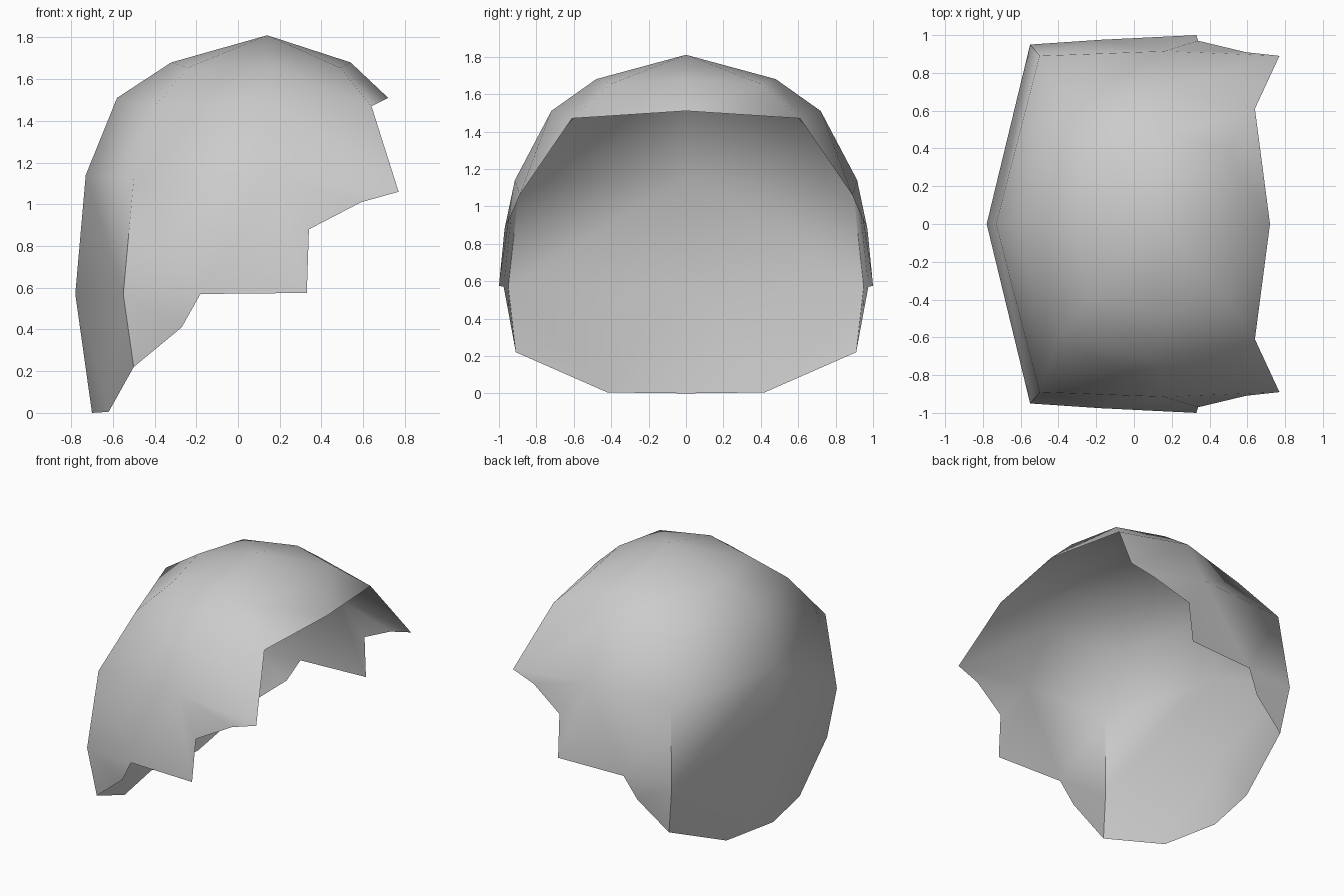
import bpy, bmesh

if "Cube" in bpy.data.objects:
    bpy.data.objects.remove(bpy.data.objects["Cube"])

bm = bmesh.new()


def points(*cos):
    return [bm.verts.new(c) for c in cos]


def bridge(upper, lower):
    for i in range(len(upper) - 1):
        bm.faces.new((upper[i], upper[i + 1], lower[i + 1], lower[i]))


# Half contours (y >= 0), each running from back centre round to the front
crown = bm.verts.new((0.14, 0, 1.81))
top = points((-0.32, 0, 1.68), (-0.24, 0.40, 1.655), (0.14, 0.48, 1.68),
             (0.49, 0.40, 1.655), (0.54, 0, 1.68))
upper = points((-0.58, 0, 1.51), (-0.40, 0.60, 1.47), (0.14, 0.72, 1.51),
               (0.64, 0.61, 1.47), (0.72, 0, 1.51))
temple = points((-0.73, 0, 1.14), (-0.50, 0.89, 1.12), (0.16, 0.915, 1.14),
                (0.77, 0.89, 1.06))
ear = points((-0.78, 0, 0.57), (-0.55, 0.95, 0.57), (-0.18, 0.975, 0.57),
             (0.33, 1.0, 0.575))

# Stepped hem: sideburn notch in front of the ear, then the nape
notch = points((0.34, 0.97, 0.88), (0.59, 0.91, 1.01))
nape = points((-0.70, 0, 0), (-0.62, 0.42, 0.005), (-0.50, 0.91, 0.22),
              (-0.27, 0.945, 0.41))

# Cap
for a, b in zip(top, top[1:]):
    bm.faces.new((crown, a, b))
bridge(top, upper)
bridge(upper[:4], temple)

# Back and sides
bridge(temple[:3], ear[:3])
bm.faces.new((temple[2], ear[3], ear[2]))
bm.faces.new((temple[2], notch[0], ear[3]))
bm.faces.new((temple[2], notch[1], notch[0]))
bm.faces.new((temple[2], temple[3], notch[1]))
bm.faces.new((ear[0], ear[1], nape[1], nape[0]))
bm.faces.new((ear[1], nape[2], nape[1]))
bm.faces.new((ear[1], ear[2], nape[3], nape[2]))

# Mirror to the other side
geom = bm.verts[:] + bm.edges[:] + bm.faces[:]
bmesh.ops.mirror(bm, geom=geom, axis='Y', merge_dist=0.0)
bmesh.ops.remove_doubles(bm, verts=bm.verts, dist=0.0005)
bmesh.ops.recalc_face_normals(bm, faces=bm.faces)
bm.faces.ensure_lookup_table()
highest = max(bm.faces, key=lambda f: f.calc_center_median().z)
if highest.normal.z < 0:
    bmesh.ops.reverse_faces(bm, faces=bm.faces)

mesh = bpy.data.meshes.new("hair_shell")
bm.to_mesh(mesh)
bm.free()
hair = bpy.data.objects.new("hair_shell", mesh)
bpy.context.collection.objects.link(hair)

# Smooth shell with hard rear corners
bpy.context.view_layer.objects.active = hair
hair.select_set(True)
bpy.ops.object.shade_smooth_by_angle(angle=1.0)
